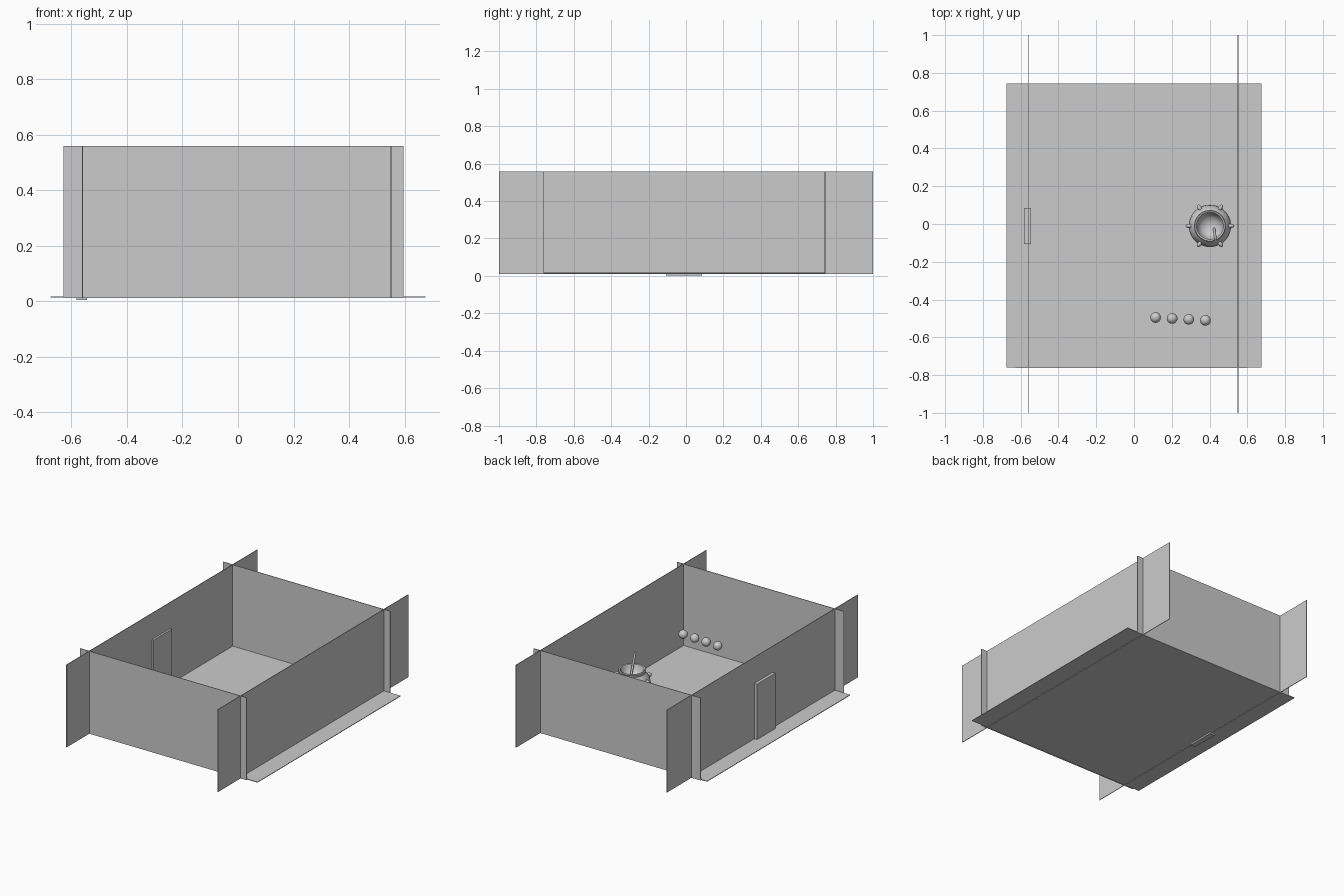
import bpy, bmesh, math
from mathutils import Vector

if "Cube" in bpy.data.objects:
    bpy.data.objects.remove(bpy.data.objects["Cube"])


def finish(name, bm, smooth=False):
    me = bpy.data.meshes.new(name)
    bm.to_mesh(me)
    bm.free()
    ob = bpy.data.objects.new(name, me)
    bpy.context.collection.objects.link(ob)
    if smooth:
        bpy.ops.object.select_all(action='DESELECT')
        bpy.context.view_layer.objects.active = ob
        ob.select_set(True)
        bpy.ops.object.shade_smooth_by_angle(angle=math.radians(40))
    return ob


def box(name, lo, hi):
    bm = bmesh.new()
    bmesh.ops.create_cube(bm, size=1)
    lo, hi = Vector(lo), Vector(hi)
    for v in bm.verts:
        v.co = (lo + hi) / 2 + v.co * (hi - lo)
    return finish(name, bm)


def ball(name, loc, scale, turn=0.0):
    bm = bmesh.new()
    bmesh.ops.create_uvsphere(bm, u_segments=24, v_segments=12, radius=1)
    bmesh.ops.scale(bm, vec=scale, verts=bm.verts)
    ob = finish(name, bm, True)
    ob.location = loc
    ob.rotation_euler.z = turn
    return ob


def lathe(name, loc, profile, steps=40):
    bm = bmesh.new()
    vs = [bm.verts.new((r, 0, z)) for r, z in profile]
    es = [bm.edges.new(p) for p in zip(vs, vs[1:])]
    bmesh.ops.spin(bm, geom=vs + es, axis=(0, 0, 1), cent=(0, 0, 0),
                   angle=math.tau, steps=steps)
    bmesh.ops.remove_doubles(bm, verts=bm.verts, dist=1e-4)
    bmesh.ops.recalc_face_normals(bm, faces=bm.faces)
    ob = finish(name, bm, True)
    ob.location = loc
    return ob


def rod(name, a, b, radius):
    a, b = Vector(a), Vector(b)
    bm = bmesh.new()
    bmesh.ops.create_cone(bm, cap_ends=True, segments=16, radius1=radius,
                          radius2=radius, depth=(b - a).length)
    ob = finish(name, bm, True)
    ob.location = (a + b) / 2
    ob.rotation_euler = (b - a).to_track_quat('Z', 'Y').to_euler()
    return ob


# Room: thin floor and crossing walls
T = 0.002
box("floor", (-0.675, -0.759, 0.013), (0.675, 0.743, 0.017))
for name, x in (("left_wall", -0.56), ("right_wall", 0.551)):
    box(name, (x - T, -1, 0.01), (x + T, 1, 0.558))
for name, y in (("front_wall", -0.761), ("back_wall", 0.743)):
    box(name, (-0.628, y - T, 0.01), (0.597, y + T, 0.558))

# Door set through the left wall
box("door", (-0.582, -0.106, 0.003), (-0.545, 0.086, 0.385))

# Round pot with an open rim
PX, PY = 0.402, -0.01
lathe("pot", (PX, PY, 0.017), [
    (0, 0), (0.05, 0.003), (0.083, 0.022), (0.104, 0.05), (0.112, 0.08),
    (0.107, 0.108), (0.093, 0.132), (0.079, 0.148), (0.08, 0.158),
    (0.084, 0.166), (0.08, 0.171), (0.072, 0.168), (0.067, 0.155),
    (0.062, 0.135), (0.045, 0.115), (0.022, 0.105), (0, 0.102)])

# Lugs around the pot
for i in range(6):
    a = i * math.tau / 6
    ball(f"pot_lug_{i + 1}", (PX + 0.109 * math.cos(a), PY + 0.109 * math.sin(a), 0.125),
         (0.02, 0.011, 0.016), a)

# Stirring stick
rod("stirring_stick", (0.424, -0.026, 0.122), (0.432, -0.085, 0.263), 0.007)

# Row of floating balls
for i in range(4):
    ball(f"ball_{i + 1}", (0.114 + 0.088 * i, -0.495 - 0.005 * i, 0.232), (0.028,) * 3)
